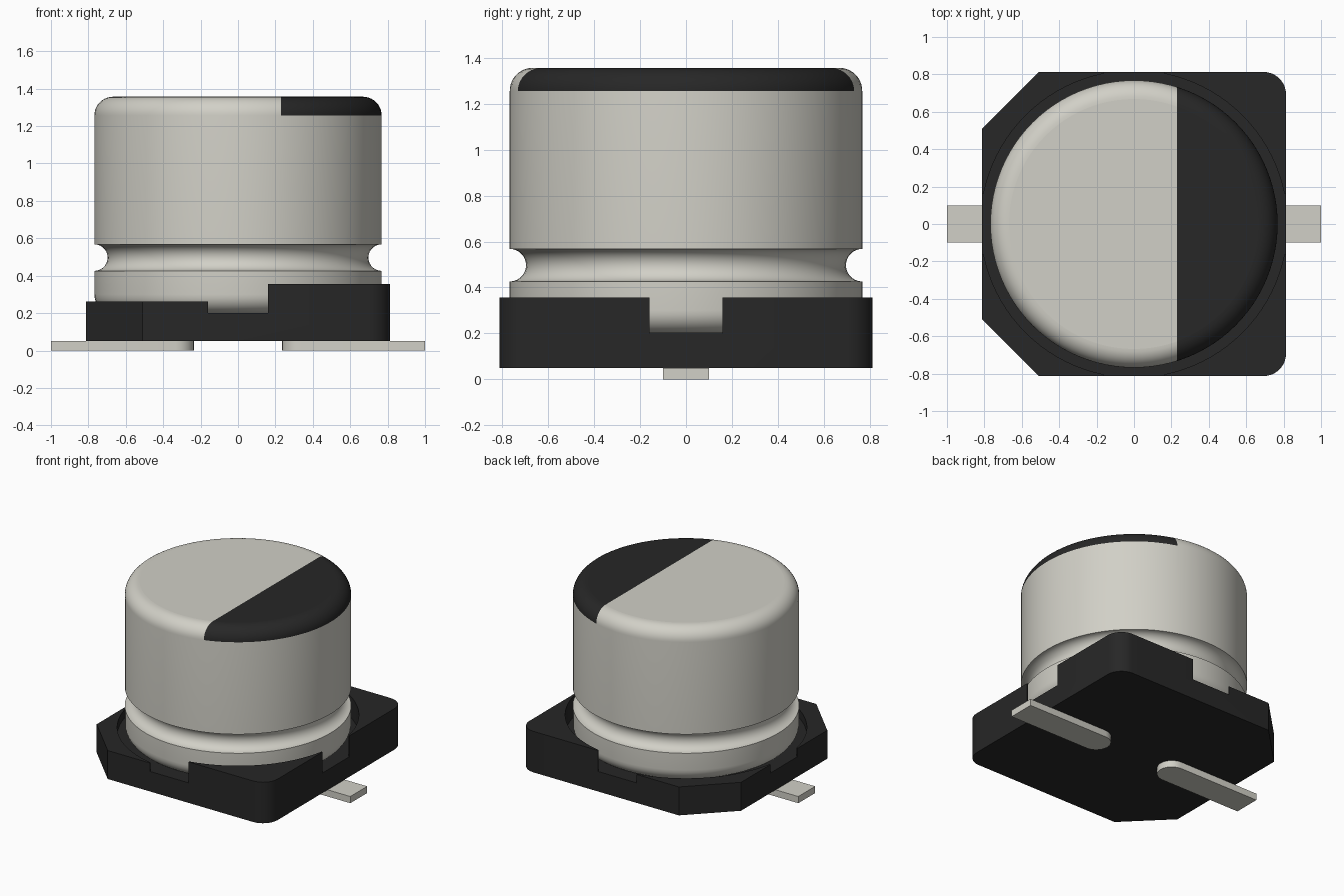
import bpy, bmesh
from math import sin, cos, pi, radians
from mathutils import Vector, Matrix

if "Cube" in bpy.data.objects:
    bpy.data.objects.remove(bpy.data.objects["Cube"])


def material(name, rgb, metallic=0.0):
    m = bpy.data.materials.new(name)
    m.use_nodes = True
    m.diffuse_color = (*rgb, 1)
    m.node_tree.nodes["Principled BSDF"].inputs["Base Color"].default_value = (*rgb, 1)
    return m


aluminium = material("aluminium grey", (0.64, 0.63, 0.57))
black = material("plastic black", (0.02, 0.02, 0.02))


def arc(cx, cy, r, start, end, steps):
    """Points on an arc, angles in degrees."""
    angles = [radians(start + (end - start) * i / steps) for i in range(steps + 1)]
    return [(cx + r * cos(a), cy + r * sin(a)) for a in angles]


def shade(bm, angle=30):
    """Smooth curved faces, keep corners sharp and horizontal faces flat."""
    bm.normal_update()
    for f in bm.faces:
        f.smooth = abs(f.normal.z) < 0.999
    for e in bm.edges:
        e.smooth = e.is_manifold and e.calc_face_angle(0) < radians(angle)


def finish(bm, name, *materials):
    mesh = bpy.data.meshes.new(name)
    bm.to_mesh(mesh)
    bm.free()
    for m in materials:
        mesh.materials.append(m)
    ob = bpy.data.objects.new(name, mesh)
    bpy.context.collection.objects.link(ob)
    return ob


def prism(outline, z0, z1):
    """Extrude a flat outline from z0 to z1."""
    bm = bmesh.new()
    face = bm.faces.new([bm.verts.new((x, y, z0)) for x, y in outline])
    top = bmesh.ops.extrude_face_region(bm, geom=[face])["geom"]
    verts = [v for v in top if isinstance(v, bmesh.types.BMVert)]
    bmesh.ops.translate(bm, verts=verts, vec=(0, 0, z1 - z0))
    bmesh.ops.recalc_face_normals(bm, faces=bm.faces)
    return bm


def rect(x0, x1, y0, y1):
    return [(x0, y0), (x1, y0), (x1, y1), (x0, y1)]


# Can: lathed profile with rounded ends and a crimped groove
R, BOTTOM, TOP, FILLET = 0.768, 0.2, 1.357, 0.1
profile = [(0, BOTTOM)]
profile += arc(R - FILLET, BOTTOM + FILLET, FILLET, -90, 0, 8)
profile += arc(R, 0.497, 0.071, 270, 90, 14)
profile += arc(R - FILLET, TOP - FILLET, FILLET, 0, 90, 10)
profile += [(0, TOP)]
bm = bmesh.new()
points = [bm.verts.new((r, 0, z)) for r, z in profile]
edges = [bm.edges.new(pair) for pair in zip(points, points[1:])]
bmesh.ops.spin(bm, geom=points + edges, axis=(0, 0, 1), cent=(0, 0, 0),
               angle=2 * pi, steps=96, use_duplicate=False)
bmesh.ops.remove_doubles(bm, verts=bm.verts, dist=0.0005)
bmesh.ops.recalc_face_normals(bm, faces=bm.faces)

# Polarity mark: cut the top along a straight line and colour one side
MARK_X = 0.23
cap = [f for f in bm.faces if f.calc_center_median().z > TOP - FILLET]
cap_edges = {e for f in cap for e in f.edges}
cap_verts = {v for f in cap for v in f.verts}
bmesh.ops.bisect_plane(bm, geom=cap + list(cap_edges) + list(cap_verts),
                       plane_co=(MARK_X, 0, 0), plane_no=(1, 0, 0))
for f in bm.faces:
    c = f.calc_center_median()
    f.material_index = int(c.x > MARK_X and c.z > TOP - FILLET)
shade(bm)
finish(bm, "can", aluminium, black)

# Base: square plate with two chamfered and two rounded corners
H, CUT, ROUND = 0.813, 0.51, 0.12
outline = [(-H, CUT), (-H, -CUT), (-CUT, -H)]
outline += arc(H - ROUND, ROUND - H, ROUND, -90, 0, 8)
outline += arc(H - ROUND, H - ROUND, ROUND, 0, 90, 8)
outline += [(-CUT, H)]
base = finish(prism(outline, 0.05, 0.357), "base", black)

# Base cutters: low half, cross-shaped notches and the round seat
cutters = [
    finish(prism(rect(-1, 0, -1, 1), 0.263, 0.6), "low_half_cutter"),
    finish(prism(rect(-0.16, 0.16, -1, 1), 0.2, 0.6), "front_notch_cutter"),
    finish(prism(rect(-1, 1, -0.16, 0.16), 0.2, 0.6), "side_notch_cutter"),
    finish(prism(arc(0, 0, 0.82, 0, 360, 96)[:-1], 0.2, 0.6), "seat_cutter"),
]
for cutter in cutters:
    cutter.hide_render = True
    mod = base.modifiers.new(cutter.name, "BOOLEAN")
    mod.operation, mod.solver, mod.object = "DIFFERENCE", "EXACT", cutter
evaluated = base.evaluated_get(bpy.context.evaluated_depsgraph_get())
cut_mesh = bpy.data.meshes.new_from_object(evaluated)
base.modifiers.clear()
base.data = cut_mesh
for cutter in cutters:
    bpy.data.objects.remove(cutter)
bm = bmesh.new()
bm.from_mesh(cut_mesh)
for f in bm.faces:
    f.material_index = 0
shade(bm)
bm.to_mesh(cut_mesh)
bm.free()

# Leads: flat strips with a rounded inner end
for name, turn in (("left_lead", 0), ("right_lead", pi)):
    strip = [(1, -0.1), (1, 0.1)] + arc(0.335, 0, 0.1, 90, 270, 12)
    bm = prism(strip, 0, 0.05)
    bmesh.ops.rotate(bm, verts=bm.verts, cent=(0, 0, 0), matrix=Matrix.Rotation(turn, 3, "Z"))
    shade(bm)
    finish(bm, name, aluminium)
